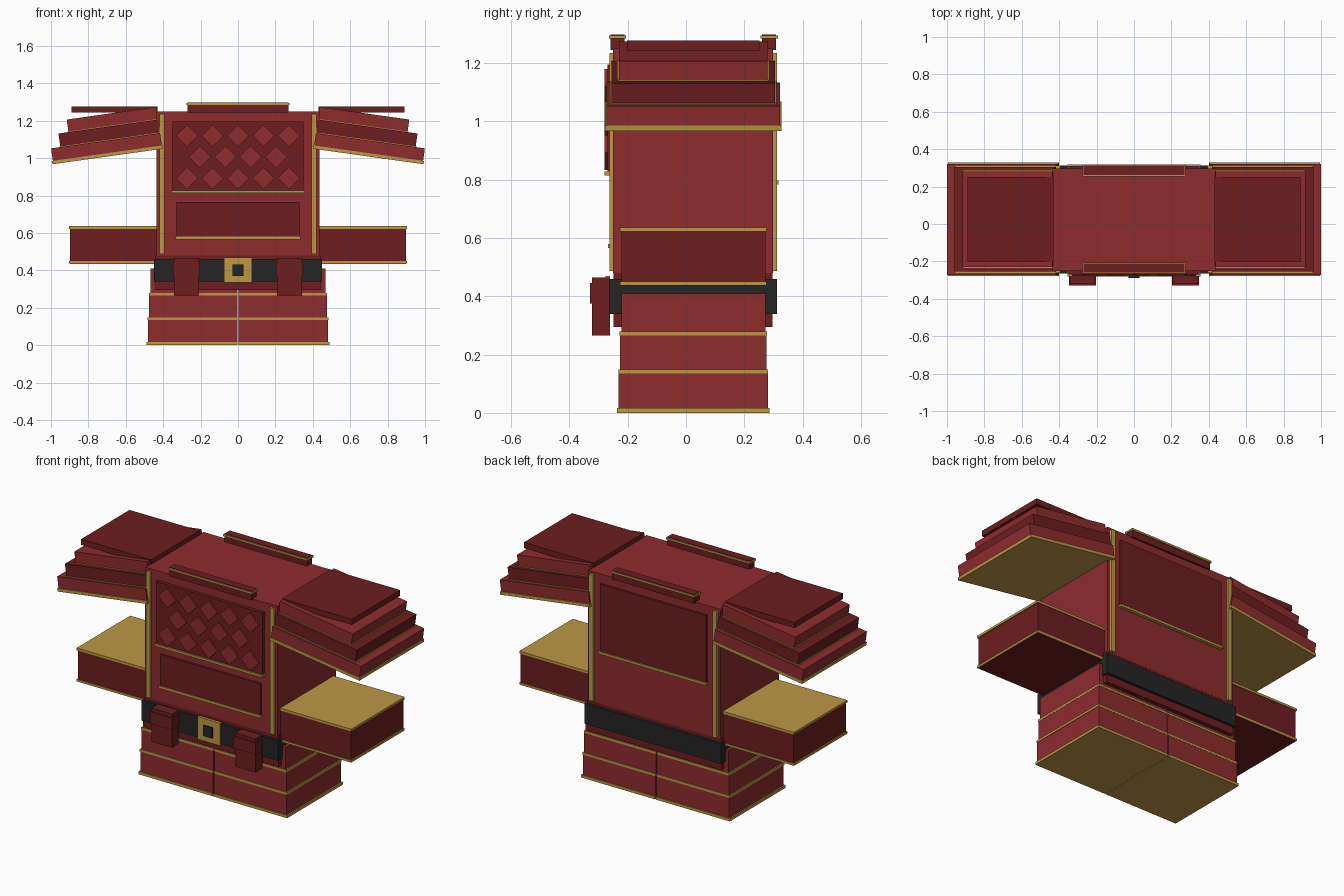
import bpy, bmesh, math
from mathutils import Matrix, Vector

if "Cube" in bpy.data.objects:
    bpy.data.objects.remove(bpy.data.objects["Cube"])


def material(name, rgb):
    m = bpy.data.materials.new(name)
    m.diffuse_color = (*rgb, 1)
    m.use_nodes = True
    m.node_tree.nodes["Principled BSDF"].inputs["Base Color"].default_value = m.diffuse_color
    return m


RED = material("red cloth", (0.27, 0.025, 0.027))
DARK = material("dark red cloth", (0.155, 0.013, 0.015))
GOLD = material("gold trim", (0.51, 0.31, 0.06))
BLACK = material("black leather", (0.018, 0.018, 0.018))
YC = 0.025  # depth centre of the body


def box(name, mat, x, y, z, xform=None):
    """Axis-aligned box from (min, max) ranges, optionally transformed."""
    bm = bmesh.new()
    size = [b - a for a, b in (x, y, z)]
    mid = [(a + b) / 2 for a, b in (x, y, z)]
    bmesh.ops.create_cube(bm, size=1, matrix=Matrix.Translation(mid) @ Matrix.Diagonal((*size, 1)))
    if xform:
        bm.transform(xform)
    bmesh.ops.recalc_face_normals(bm, faces=bm.faces)
    me = bpy.data.meshes.new(name)
    bm.to_mesh(me)
    bm.free()
    me.materials.append(mat)
    ob = bpy.data.objects.new(name, me)
    bpy.context.collection.objects.link(ob)
    return ob


def sym(h, c=0.0):
    return (c - h, c + h)


def pair(name, mat, x, y, z, xform=None):
    """Right-hand box plus its mirror image."""
    flip = Matrix.Diagonal((-1, 1, 1, 1))
    box(name + "_right", mat, x, y, z, xform)
    box(name + "_left", mat, x, y, z, flip @ xform if xform else flip)


# Torso, hips and belt
box("torso", RED, sym(0.435), (-0.25, 0.298), (0.48, 1.25))
box("hips", DARK, sym(0.44), (-0.249, 0.297), (0.295, 0.48))
box("belt", BLACK, sym(0.449), (-0.265, 0.312), (0.34, 0.46))
box("buckle", GOLD, sym(0.074), (-0.277, -0.26), (0.335, 0.47))
box("buckle_centre", BLACK, sym(0.03), (-0.288, -0.27), (0.37, 0.432))

# Vertical gold piping, front and back
for side, y in (("front", (-0.263, -0.249)), ("back", (0.297, 0.313))):
    pair("piping_" + side, GOLD, (0.393, 0.421), y, (0.487, 1.235))

# Chest, belly and back panels with their trims
box("chest_panel", DARK, sym(0.35), (-0.27, -0.249), (0.825, 1.195))
box("chest_trim", GOLD, sym(0.355), (-0.28, -0.249), (0.815, 0.828))
box("belly_panel", DARK, sym(0.33), (-0.262, -0.249), (0.575, 0.765))
box("belly_trim", GOLD, sym(0.335), (-0.268, -0.249), (0.565, 0.58))
box("back_panel", DARK, sym(0.35), (0.297, 0.31), (0.79, 1.195))
box("back_trim", GOLD, sym(0.355), (0.297, 0.318), (0.783, 0.797))

# Quilted diamonds on the chest
for zc, xs in ((1.12, (-2, -1, 0, 1, 2)), (1.007, (-1.5, -0.5, 0.5, 1.5)), (0.893, (-2, -1, 0, 1, 2))):
    for i in xs:
        m = Matrix.Translation((i * 0.136, 0, zc)) @ Matrix.Rotation(math.pi / 4, 4, 'Y')
        box("quilt_diamond", RED, sym(0.042), (-0.279, -0.265), sym(0.042), m)

# Collar ridges
for side, y in (("front", (-0.265, -0.205)), ("back", (0.255, 0.315))):
    a, b = y
    box("collar_" + side, DARK, sym(0.27), (a + 0.006, b - 0.006), (1.245, 1.298))
    box("collar_trim_" + side, GOLD, sym(0.276), y, (1.284, 1.295))

# Layered shoulder guards, tilted down and outward
tilt = Matrix.Translation((0.405, YC, 1.05)) @ Matrix.Rotation(math.radians(8), 4, 'Y')
layers = ((RED, 0.588, 0.297, 0.0, 0.085), (DARK, 0.538, 0.28, 0.07, 0.158), (RED, 0.484, 0.255, 0.143, 0.226))
for n, (mat, length, half, lo, hi) in enumerate(layers, 1):
    pair(f"shoulder_layer_{n}", mat, (0, length), sym(half), (lo + 0.01, hi), tilt)
    pair(f"shoulder_trim_{n}", GOLD, (-0.003, length + 0.005), sym(half + 0.006), (lo, lo + 0.018), tilt)
pair("shoulder_cap", DARK, (0.43, 0.89), sym(0.227, YC), (1.243, 1.277))

# Forearm cuffs
pair("cuff", DARK, (0.42, 0.897), sym(0.247, YC), (0.435, 0.63))
pair("cuff_top_trim", GOLD, (0.42, 0.903), sym(0.251, YC), (0.622, 0.636))
pair("cuff_bottom_trim", GOLD, (0.42, 0.903), sym(0.251, YC), (0.437, 0.45))

# Skirt legs in three flaring tiers, each with a gold hem
for n, (x, h, lo, hi) in enumerate(((0.469, 0.247, 0.265, 0.41), (0.476, 0.251, 0.135, 0.27),
                                    (0.481, 0.256, 0.002, 0.14)), 1):
    pair(f"leg_tier_{n}", RED, (0.003, x), sym(h, YC), (lo + 0.003, hi))
    pair(f"leg_hem_{n}", GOLD, (0.003, x + 0.008), sym(h + 0.006, YC), (lo if n < 3 else 0, lo + 0.014))

# Belt pouches
pair("pouch", DARK, (0.208, 0.342), (-0.322, -0.26), (0.265, 0.465))
pair("pouch_flap", DARK, (0.203, 0.347), (-0.33, -0.262), (0.375, 0.445))
